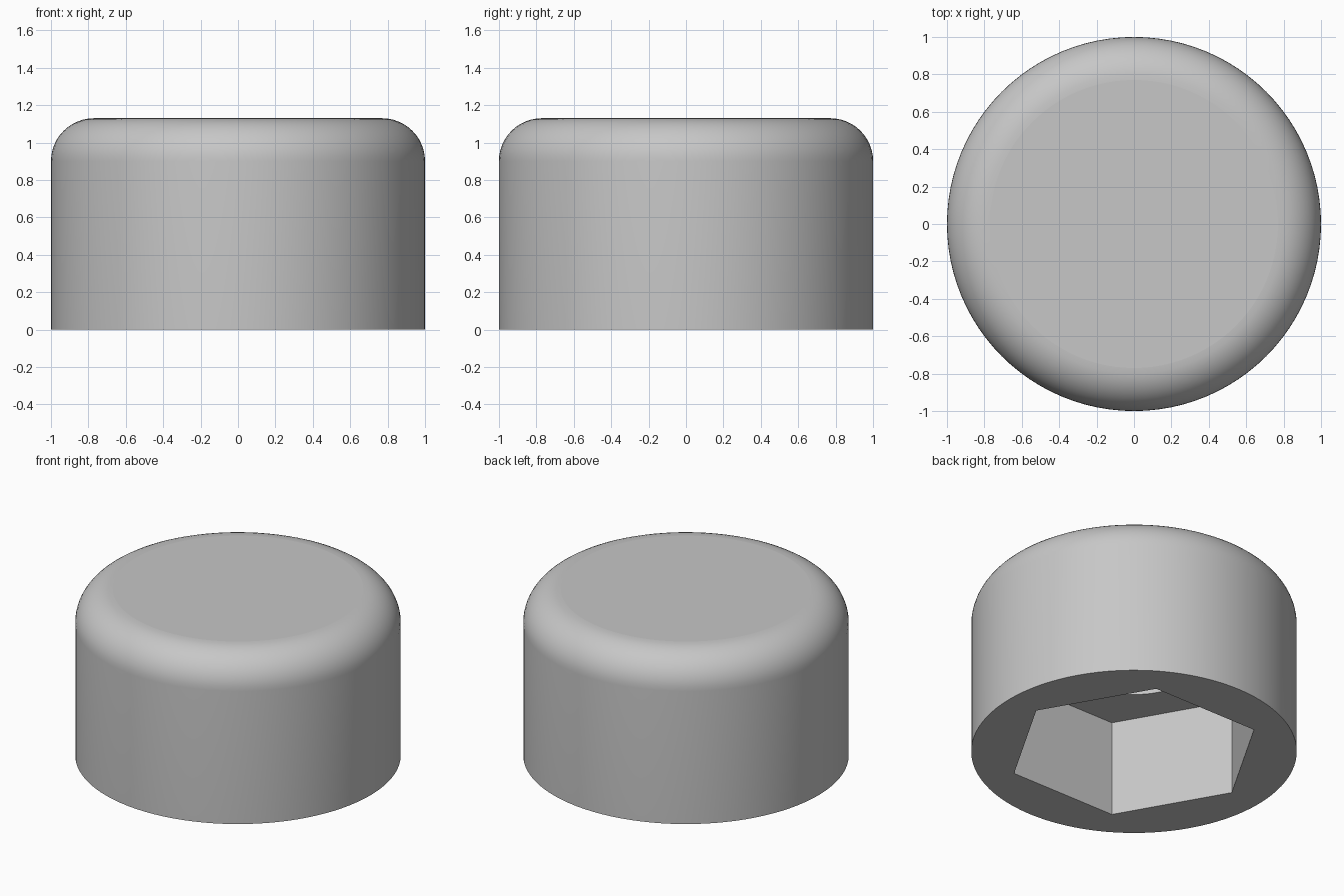
import bpy, bmesh, math
from mathutils import Matrix

default = bpy.data.objects.get("Cube")
if default:
    bpy.data.objects.remove(default, do_unlink=True)

HEIGHT = 1.13
ROUNDING = 0.23

grey = bpy.data.materials.new("light grey plastic")
grey.use_nodes = True
grey.diffuse_color = (0.57, 0.57, 0.57, 1)
grey.node_tree.nodes["Principled BSDF"].inputs["Base Color"].default_value = grey.diffuse_color


def prism(name, sides, radius, bottom, top, rounding=0):
    """Upright prism with its first corner on +x and an optional rounded top rim."""
    bm = bmesh.new()
    bmesh.ops.create_cone(bm, cap_ends=True, segments=sides, radius1=radius,
                          radius2=radius, depth=top - bottom)
    bmesh.ops.rotate(bm, verts=bm.verts, matrix=Matrix.Rotation(math.pi / 2, 3, "Z"))
    bmesh.ops.translate(bm, verts=bm.verts, vec=(0, 0, (top + bottom) / 2))
    if rounding:
        rim = [e for e in bm.edges if all(v.co.z > top - 0.001 for v in e.verts)]
        bmesh.ops.bevel(bm, geom=rim, offset=rounding, offset_type="OFFSET",
                        segments=12, profile=0.5, affect="EDGES")
    mesh = bpy.data.meshes.new(name)
    bm.to_mesh(mesh)
    bm.free()
    mesh.materials.append(grey)
    obj = bpy.data.objects.new(name, mesh)
    bpy.context.collection.objects.link(obj)
    return obj


# Round cap body, hexagonal nut pocket and the round bolt hole above it
cap = prism("nut_cap", 96, 1.0, 0, HEIGHT, ROUNDING)
pocket = prism("nut_pocket_cutter", 6, 0.784, -0.2, 0.65)
bolt_hole = prism("bolt_hole_cutter", 64, 0.425, 0.3, 0.9)

bpy.ops.object.select_all(action="DESELECT")
bpy.context.view_layer.objects.active = cap
cap.select_set(True)
for cutter in (pocket, bolt_hole):
    cutter.hide_render = True
    cut = cap.modifiers.new(cutter.name, "BOOLEAN")
    cut.operation = "DIFFERENCE"
    cut.solver = "EXACT"
    cut.object = cutter
    bpy.ops.object.modifier_apply(modifier=cut.name)
    bpy.data.objects.remove(cutter, do_unlink=True)

# Smooth walls and rounded rim, flat horizontal faces
bpy.ops.object.shade_smooth_by_angle(angle=math.radians(30))
for face in cap.data.polygons:
    if abs(face.normal.z) > 0.9999:
        face.use_smooth = False
